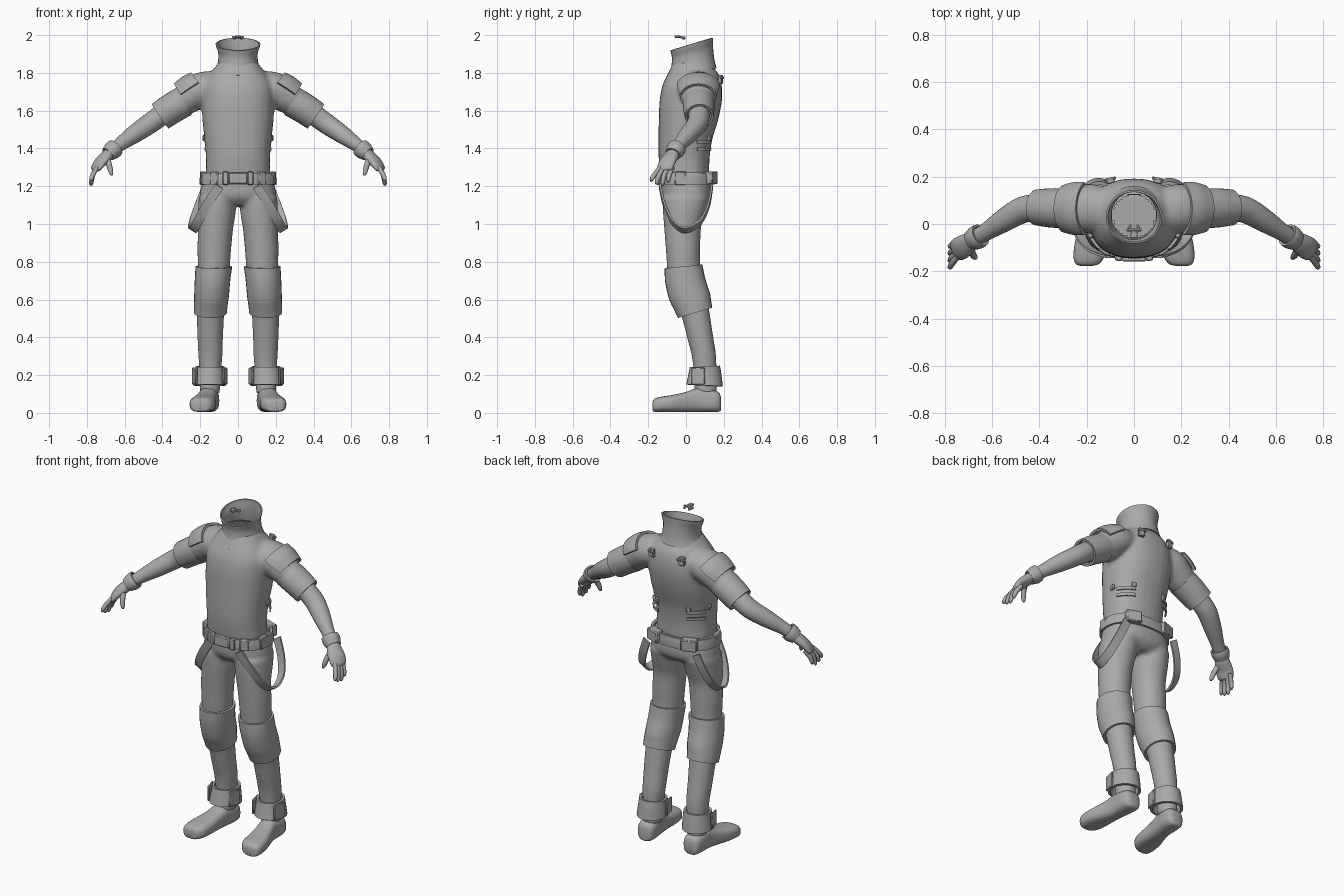
import bpy, bmesh, math
from mathutils import Vector

grey = bpy.data.materials.new("plain_grey")
grey.diffuse_color = (0.4, 0.4, 0.4, 1)


def spline(rows, k=4):
    """Catmull-Rom smoothing of rows of numbers."""
    out = []
    for i in range(len(rows) - 1):
        p0, p1 = rows[max(i - 1, 0)], rows[i]
        p2, p3 = rows[i + 1], rows[min(i + 2, len(rows) - 1)]
        for s in range(k):
            t = s / k
            out.append([0.5 * (2 * b + (c - a) * t + (2 * a - 5 * b + 4 * c - d) * t * t
                               + (3 * b - a - 3 * c + d) * t ** 3)
                        for a, b, c, d in zip(p0, p1, p2, p3)])
    return out + [list(rows[-1])]


def loft(bm, rows, axis=None, n=28, p=2.0, arc=(0, 360), cap=True, k=4):
    """Rows of (x, y, z, half width, half depth, tilt) skinned into a tube or part tube."""
    rows = spline([tuple(r) + (0,) * (6 - len(r)) for r in rows], k)
    full = arc[1] - arc[0] >= 360
    count = n if full else n + 1
    rings = []
    for i, r in enumerate(rows):
        c = Vector(r[:3])
        a, b = Vector((1, 0, 0)), Vector((0, 1, 0))
        if axis == 'y':
            b = Vector((0, 0, 1))
        elif axis is None:
            t = Vector(rows[min(i + 1, len(rows) - 1)][:3]) - Vector(rows[max(i - 1, 0)][:3])
            a = Vector((0, 0, 1)).cross(t).normalized()
            b = t.cross(a).normalized()
        ring = []
        for j in range(count):
            w = math.radians(arc[0] + (arc[1] - arc[0]) * j / n)
            u, v = math.cos(w), math.sin(w)
            u = math.copysign(abs(u) ** (2 / p), u) * r[3]
            v = math.copysign(abs(v) ** (2 / p), v) * r[4]
            q = c + a * u + b * v
            q.z += v * r[5]
            ring.append(bm.verts.new(q))
        rings.append(ring)
    for r0, r1 in zip(rings, rings[1:]):
        for j in range(n):
            m = (j + 1) % count
            bm.faces.new((r0[j], r0[m], r1[m], r1[j]))
    if cap and full:
        bm.faces.new(rings[0])
        bm.faces.new(rings[-1])


def box(bm, loc, size, turn=0):
    vs = bmesh.ops.create_cube(bm, size=1)['verts']
    for v in vs:
        q = Vector((v.co.x * size[0], v.co.y * size[1], v.co.z * size[2]))
        c, s = math.cos(turn), math.sin(turn)
        v.co = Vector((q.x * c - q.y * s, q.x * s + q.y * c, q.z)) + Vector(loc)


def finish(name, bm, mirror=False, thick=0, voxel=0, bevel=0):
    bmesh.ops.recalc_face_normals(bm, faces=bm.faces)
    me = bpy.data.meshes.new(name)
    bm.to_mesh(me)
    bm.free()
    me.materials.append(grey)
    ob = bpy.data.objects.new(name, me)
    bpy.context.collection.objects.link(ob)
    if thick:
        m = ob.modifiers.new("thickness", 'SOLIDIFY')
        m.thickness, m.offset = thick, 0
    if bevel:
        ob.modifiers.new("bevel", 'BEVEL').width = bevel
    if mirror:
        ob.modifiers.new("mirror", 'MIRROR').use_mirror_merge = False
    if voxel:
        m = ob.modifiers.new("blend", 'REMESH')
        m.mode, m.voxel_size = 'VOXEL', voxel
        m = ob.modifiers.new("smooth", 'SMOOTH')
        m.factor, m.iterations = 0.5, 6
    bpy.context.view_layer.objects.active = ob
    ob.select_set(True)
    bpy.ops.object.convert(target='MESH')
    bpy.ops.object.shade_smooth_by_angle(angle=math.radians(40))
    ob.select_set(False)
    return ob


def part(name, rows, mirror=True, thick=0, **kw):
    bm = bmesh.new()
    loft(bm, rows, cap=not thick, **kw)
    return finish(name, bm, mirror, thick)


def flip(rows):
    return [(-r[0],) + tuple(r[1:]) for r in rows]


# Shirt: torso blended with both sleeves, open at the neck
torso = [(0, -.005, 1.25, .172, .128), (0, -.01, 1.35, .17, .135), (0, -.003, 1.45, .178, .143),
         (0, .013, 1.55, .188, .157), (0, .025, 1.65, .192, .165), (0, .032, 1.73, .188, .158),
         (0, .038, 1.79, .155, .137), (0, .033, 1.83, .122, .112), (0, .035, 1.86, .1, .1)]
sleeve = [(.1, .06, 1.735, .09, .075), (.19, .065, 1.715, .105, .09), (.26, .065, 1.67, .093, .085),
          (.34, .068, 1.62, .072, .07), (.41, .07, 1.575, .06, .06)]
bm = bmesh.new()
loft(bm, torso, 'z', p=2.3)
loft(bm, sleeve)
loft(bm, flip(sleeve))
shirt = finish("shirt", bm, voxel=.011)
bm = bmesh.new()
bm.from_mesh(shirt.data)
hole = [f for f in bm.faces if f.calc_center_median().z > 1.8
        and (f.calc_center_median().xy - Vector((0, .035))).length < .09]
bmesh.ops.delete(bm, geom=hole, context='FACES')
bm.to_mesh(shirt.data)
bm.free()

# High collar
part("collar", [(0, .03, 1.805, .125, .128, .15), (0, .035, 1.845, .105, .112, .2),
                (0, .035, 1.9, .1, .105, .25), (0, .032, 1.94, .112, .108, .3),
                (0, .03, 1.953, .115, .11, .3)], False, .008, axis='z')

# Small clasp floating above the collar
bm = bmesh.new()
box(bm, (0, -.025, 1.988), (.065, .012, .012))
box(bm, (0, -.045, 1.992), (.03, .03, .012))
for s in (-1, 1):
    box(bm, (s * .018, -.012, 1.985), (.012, .02, .014), s * .5)
finish("clasp", bm, bevel=.003)

# Rolled sleeve cuffs and shoulder pads
part("sleeve_cuff", [(.285, .066, 1.65, .078, .076), (.35, .068, 1.612, .077, .075),
                     (.412, .07, 1.57, .07, .072)], thick=.012)
part("shoulder_pad", [(.19, .065, 1.722, .112, .092), (.235, .065, 1.69, .112, .101),
                      (.285, .065, 1.658, .098, .094)], thick=.014, arc=(20, 160))

# Forearms, glove cuffs, palms, fingers
part("forearm", [(.4, .07, 1.58, .056, .056), (.47, .06, 1.53, .056, .054), (.55, .015, 1.475, .049, .048),
                 (.62, -.03, 1.425, .038, .037), (.68, -.065, 1.38, .032, .03)])
part("glove_cuff", [(.648, -.047, 1.405, .044, .043), (.665, -.057, 1.39, .046, .044),
                    (.688, -.07, 1.37, .037, .034)], thick=.01)
part("palm", [(.675, -.063, 1.38, .032, .028), (.7, -.08, 1.355, .043, .03), (.73, -.1, 1.325, .049, .025),
              (.752, -.113, 1.292, .045, .019), (.757, -.115, 1.28, .03, .01)])
bm = bmesh.new()
for base, tip, z in ((-.15, -.182, 1.225), (-.127, -.155, 1.21), (-.104, -.124, 1.203), (-.082, -.094, 1.22)):
    loft(bm, [(.745, base + .012, 1.3, .012, .012), (.768, (base + tip) / 2, 1.262, .013, .013),
              (.777, tip, z + .012, .011, .011), (.775, tip - .001, z, .005, .005)], n=10, k=3)
loft(bm, [(.695, -.09, 1.355, .016, .018), (.683, -.125, 1.315, .015, .016),
          (.672, -.14, 1.272, .012, .012), (.668, -.142, 1.257, .005, .005)], n=10, k=3)
finish("fingers", bm, True)

# Trousers: hips blended with both legs
leg = [(.108, 0, 1.14, .1, .125), (.112, -.01, 1.06, .1, .112), (.118, -.018, .98, .093, .098),
       (.125, -.016, .88, .09, .092), (.128, -.013, .78, .085, .088), (.135, -.002, .7, .08, .09),
       (.142, .025, .6, .078, .088), (.146, .05, .52, .073, .077), (.147, .075, .4, .068, .07),
       (.146, .095, .3, .064, .065), (.148, .102, .2, .056, .06), (.15, .105, .1, .054, .06)]
bm = bmesh.new()
loft(bm, [(0, 0, 1.27, .178, .128), (0, .004, 1.2, .196, .138), (0, .004, 1.14, .195, .13),
          (0, .0, 1.1, .12, .09)], 'z', p=2.3)
loft(bm, leg, 'z')
loft(bm, flip(leg), 'z')
finish("trousers", bm, voxel=.011)

# Padded knee sleeves
part("knee_pad", [(.128, -.013, .775, .091, .094, .1), (.135, -.004, .7, .088, .1, .1),
                  (.14, .018, .62, .086, .102, .15), (.144, .035, .57, .083, .092, .25),
                  (.146, .048, .53, .081, .085, .3)], thick=.012, axis='z')

# Boots: shoe, flared cuff, front flap
part("shoe", [(.2, -.177, .035, .025, .022), (.197, -.168, .04, .05, .034), (.19, -.135, .045, .066, .04),
              (.182, -.07, .05, .066, .045), (.17, 0, .058, .056, .053), (.16, .06, .068, .052, .063),
              (.155, .13, .065, .056, .06), (.153, .172, .058, .048, .052), (.153, .185, .05, .03, .035)],
     axis='y', p=2.8)
part("boot_cuff", [(.148, .1, .245, .07, .073, .05), (.149, .1, .2, .074, .081, 0),
                   (.151, .098, .145, .08, .09, -.05)], thick=.014, axis='z')
bm = bmesh.new()
for s in (-1, 1):
    box(bm, (.15 + s * .079, .065, .195), (.012, .075, .09), -s * .25)
finish("boot_flap", bm, True, bevel=.004)

# Belt with buckle plates, side links and a rear pouch
part("belt", [(0, .002, 1.21, .197, .144), (0, .002, 1.24, .195, .145), (0, .002, 1.27, .19, .142)],
     False, .016, axis='z', p=2.3)
bm = bmesh.new()
box(bm, (0, -.15, 1.242), (.1, .018, .06))
for s in (-1, 1):
    box(bm, (s * .065, -.144, 1.242), (.03, .024, .07), s * .15)
    box(bm, (s * .125, -.118, 1.242), (.05, .018, .068), s * .55)
    box(bm, (s * .185, -.03, 1.242), (.03, .06, .07), -s * .1)
    box(bm, (s * .115, .13, 1.245), (.09, .05, .068), -s * .35)
finish("belt_fittings", bm, bevel=.005)

# Hanging thigh straps
bm = bmesh.new()
path = spline([(.1, -.138, 1.2), (.165, -.115, 1.1), (.215, -.07, 1.01), (.24, -.005, .968),
               (.235, .075, 1.01), (.205, .12, 1.1), (.165, .138, 1.2)], 5)
side = Vector((.021, 0, .013))
edge = [(bm.verts.new(Vector(q) - side), bm.verts.new(Vector(q) + side)) for q in path]
for e0, e1 in zip(edge, edge[1:]):
    bm.faces.new((e0[0], e0[1], e1[1], e1[0]))
finish("thigh_strap", bm, True, .01)

# Back harness: shoulder clips, waist bars and their buckles
bm = bmesh.new()
for z in (1.395, 1.435):
    loft(bm, [(0, -.003, z - .009, .184, .147), (0, -.003, z + .009, .185, .149)],
         'z', p=2.3, arc=(22, 62), n=12, cap=False, k=1)
finish("waist_bars", bm, True, .008)
bm = bmesh.new()
box(bm, (.1, .182, 1.765), (.036, .022, .05), -.2)
box(bm, (.1, .19, 1.775), (.05, .014, .014), -.2)
box(bm, (.105, .124, 1.455), (.026, .02, .03), -.4)
box(bm, (.178, .03, 1.455), (.016, .03, .03), -.2)
finish("harness_clips", bm, True, bevel=.004)
